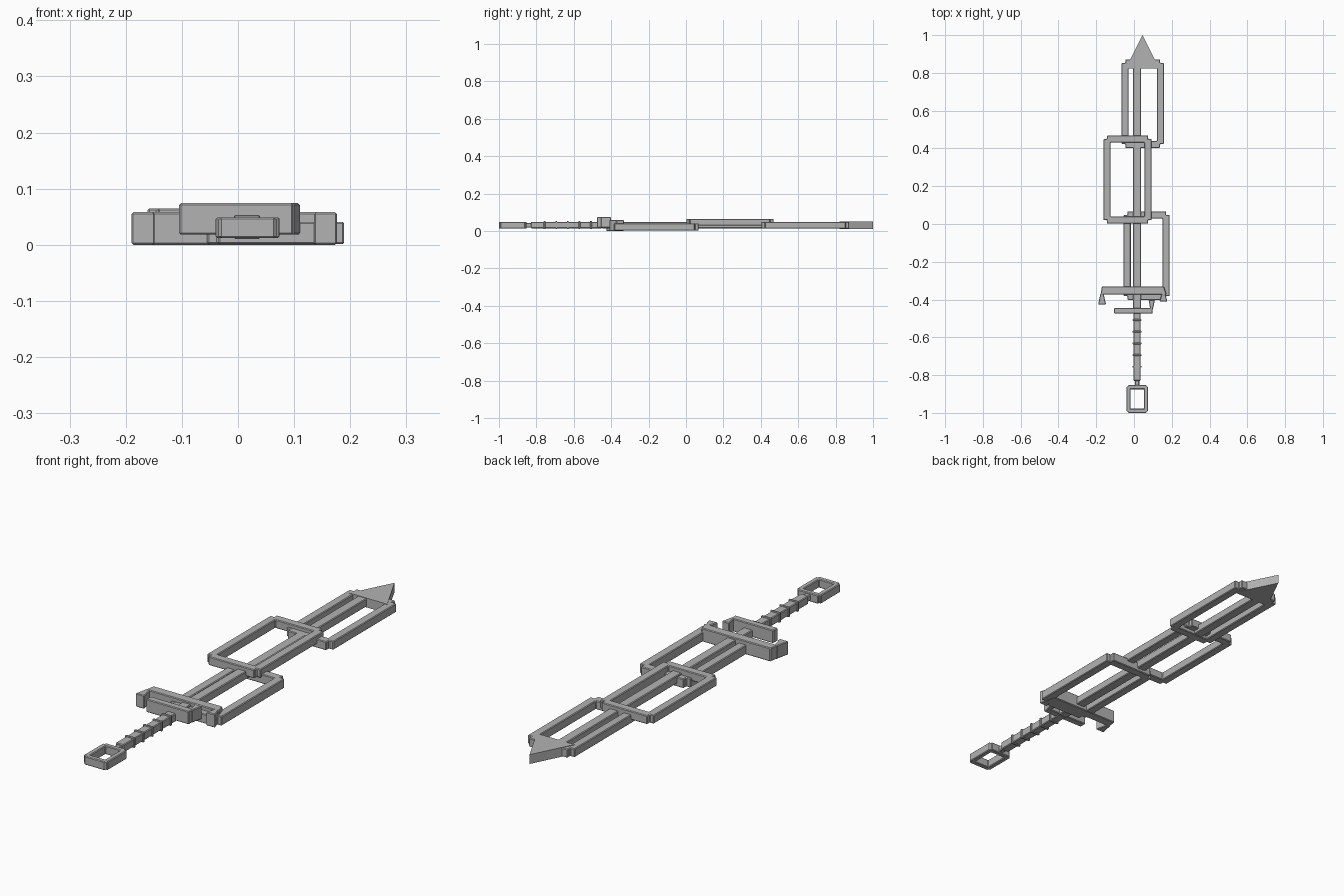
import bpy, bmesh, math

cube = bpy.data.objects.get("Cube")
if cube:
    bpy.data.objects.remove(cube, do_unlink=True)

steel = bpy.data.materials.new("grey steel")
steel.use_nodes = True
grey = (0.45, 0.45, 0.45, 1)
steel.diffuse_color = grey
steel.node_tree.nodes["Principled BSDF"].inputs["Base Color"].default_value = grey
CX = 0.016  # axis of blade and grip


def finish(name, bm, z0, z1, bevel=0.003):
    """Extrude flat faces from z0 to z1 and make a bevelled object."""
    faces = bm.faces[:]
    new = bmesh.ops.extrude_face_region(bm, geom=faces, use_keep_orig=True)["geom"]
    for v in [g for g in new if isinstance(g, bmesh.types.BMVert)]:
        v.co.z = z1 - z0
    bmesh.ops.translate(bm, vec=(0, 0, z0), verts=bm.verts[:])
    bmesh.ops.recalc_face_normals(bm, faces=bm.faces[:])
    mesh = bpy.data.meshes.new(name)
    bm.to_mesh(mesh)
    bm.free()
    mesh.materials.append(steel)
    ob = bpy.data.objects.new(name, mesh)
    bpy.context.collection.objects.link(ob)
    if bevel:
        mod = ob.modifiers.new("Bevel", "BEVEL")
        mod.width = bevel
        mod.limit_method = "ANGLE"
        mod.angle_limit = math.radians(40)
    return ob


def plate(name, points, z0, z1, bevel=0.003):
    bm = bmesh.new()
    bm.faces.new([bm.verts.new((x, y, 0)) for x, y in points])
    return finish(name, bm, z0, z1, bevel)


def bar(name, x0, x1, y0, y1, z0, z1, bevel=0.003):
    return plate(name, [(x0, y0), (x1, y0), (x1, y1), (x0, y1)], z0, z1, bevel)


def frame(name, x0, x1, y0, y1, z0, z1, width, notch):
    """Rectangular loop with stepped outer corners."""
    xs = [x0, x0 + notch, x0 + width, x1 - width, x1 - notch, x1]
    ys = [y0, y0 + notch, y0 + width, y1 - width, y1 - notch, y1]
    bm = bmesh.new()
    grid = [[bm.verts.new((x, y, 0)) for y in ys] for x in xs]
    for i in range(5):
        for j in range(5):
            corner = i in (0, 4) and j in (0, 4)
            if not corner and (i, j) != (2, 2):
                bm.faces.new((grid[i][j], grid[i + 1][j],
                              grid[i + 1][j + 1], grid[i][j + 1]))
    bmesh.ops.delete(bm, geom=[v for v in bm.verts if not v.link_faces], context="VERTS")
    return finish(name, bm, z0, z1)


# Blade: central bar, three overlapping loops and the point
bar("blade_bar", CX - 0.021, CX + 0.021, -0.45, 0.85, 0.014, 0.049)
frame("upper_loop", -0.066, 0.158, 0.403, 0.872, 0.012, 0.049, 0.037, 0.02)
frame("middle_loop", -0.161, 0.093, 0.002, 0.468, 0.028, 0.065, 0.037, 0.018)
frame("lower_loop", -0.055, 0.189, -0.402, 0.067, 0.001, 0.041, 0.038, 0.02)
plate("blade_point", [(-0.045, 0.822), (0.135, 0.822), (0.045, 1.0)], 0.011, 0.051, 0)

# Guard: long bar with flared claws, and a short bar with one claw
plate("guard_bar", [(-0.177, -0.373), (0.172, -0.373), (0.158, -0.331), (-0.17, -0.331)],
      0, 0.058)
plate("left_guard_claw", [(0.135, -0.41), (0.177, -0.41), (0.164, -0.365), (0.148, -0.365)],
      0, 0.058)
plate("right_guard_claw", [(-0.19, -0.426), (-0.148, -0.426), (-0.162, -0.365),
                           (-0.177, -0.365)], 0, 0.058)
bar("short_guard_bar", -0.105, 0.098, -0.475, -0.444, 0.018, 0.074)
plate("short_guard_claw", [(0.087, -0.455), (0.099, -0.455), (0.111, -0.402),
                           (0.077, -0.402)], 0.018, 0.074)

# Grip with evenly spaced bands
bar("grip", CX - 0.019, CX + 0.019, -0.83, -0.45, 0.014, 0.049)
for i in range(5):
    y = -0.508 - 0.062 * i
    bar(f"grip_band_{i + 1}", CX - 0.023, CX + 0.023, y - 0.005, y + 0.005,
        0.01, 0.053, 0.002)

# Pommel loop and its neck
bar("pommel_neck", CX - 0.012, CX + 0.012, -0.86, -0.82, 0.018, 0.043)
frame("pommel_loop", -0.04, 0.074, -1.0, -0.853, 0.012, 0.049, 0.022, 0.008)
